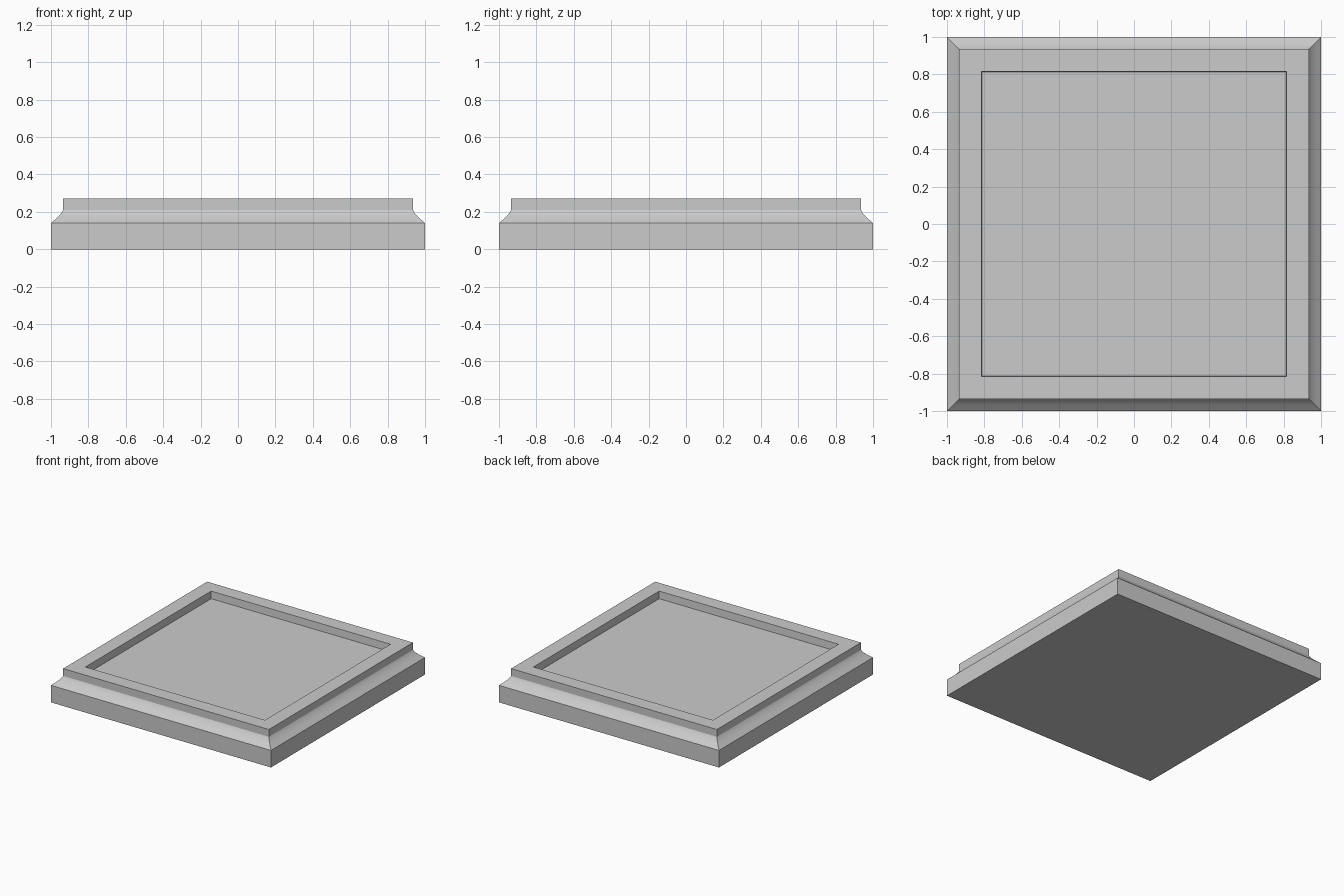
import bpy, bmesh

if "Cube" in bpy.data.objects:
    bpy.data.objects.remove(bpy.data.objects["Cube"])

# Half-width and height of each square ring, from the base up and into the recess
PROFILE = [
    (1.0, 0.0), (1.0, 0.14),                        # plinth
    (0.97, 0.166), (0.947, 0.189), (0.935, 0.21),   # shallow cove
    (0.935, 0.27),                                  # rim
    (0.816, 0.27), (0.812, 0.21),                   # recess wall
]


def square_ring(bm, half, z):
    return [bm.verts.new((sx * half, sy * half, z))
            for sx, sy in ((-1, -1), (1, -1), (1, 1), (-1, 1))]


# Recessed square base slab
bm = bmesh.new()
rings = [square_ring(bm, half, z) for half, z in PROFILE]
for low, high in zip(rings, rings[1:]):
    for i in range(4):
        j = (i + 1) % 4
        bm.faces.new((low[i], low[j], high[j], high[i]))
bm.faces.new(rings[0][::-1])    # underside
bm.faces.new(rings[-1])         # recess floor
bmesh.ops.recalc_face_normals(bm, faces=bm.faces)

mesh = bpy.data.meshes.new("square_base")
bm.to_mesh(mesh)
bm.free()
base = bpy.data.objects.new("square_base", mesh)
bpy.context.collection.objects.link(base)

# Smooth the cove, keep the mouldings crisp
bpy.context.view_layer.objects.active = base
base.select_set(True)
bpy.ops.object.shade_smooth_by_angle(angle=0.44)
